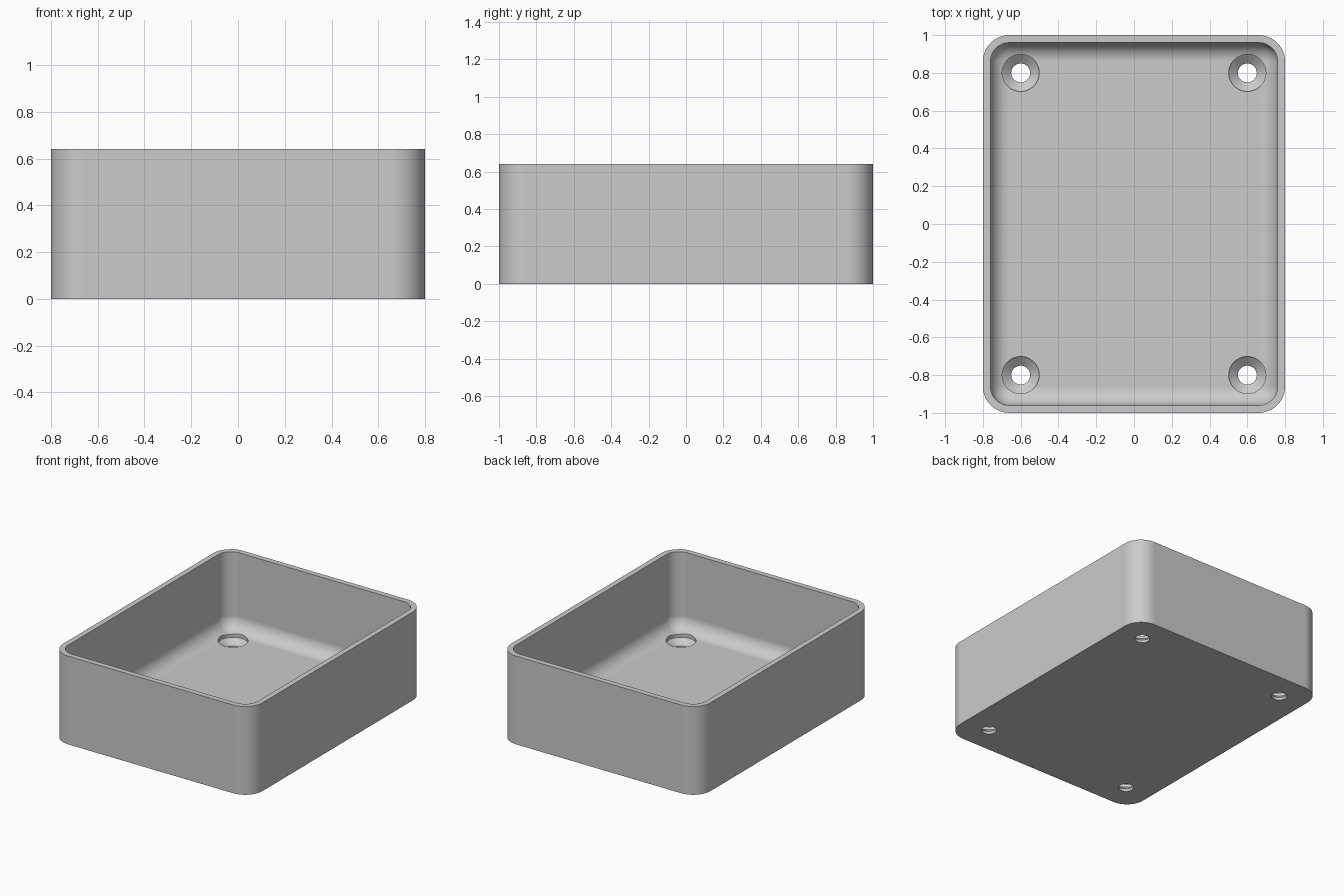
import bpy
import bmesh
import math
from mathutils import Matrix, Vector

old = bpy.data.objects.get("Cube")
if old:
    bpy.data.objects.remove(old, do_unlink=True)

WIDTH, LENGTH, HEIGHT = 1.6, 2.0, 0.64
WALL, FLOOR = 0.04, 0.08
OUTER_R, INNER_R = 0.14, 0.10

grey = bpy.data.materials.new("plain grey")
grey.use_nodes = True
colour = (0.6, 0.6, 0.6, 1.0)
grey.diffuse_color = colour
grey.node_tree.nodes["Principled BSDF"].inputs["Base Color"].default_value = colour


def make_object(name, bm):
    bmesh.ops.recalc_face_normals(bm, faces=bm.faces)
    mesh = bpy.data.meshes.new(name)
    bm.to_mesh(mesh)
    bm.free()
    mesh.materials.append(grey)
    obj = bpy.data.objects.new(name, mesh)
    bpy.context.collection.objects.link(obj)
    return obj


def rounded_box(name, size, bottom, radius, upright_only):
    bm = bmesh.new()
    centre = Vector((0, 0, bottom + size[2] / 2))
    bmesh.ops.create_cube(bm, size=1, matrix=Matrix.Translation(centre) @ Matrix.Diagonal((*size, 1)))
    edges = [e for e in bm.edges
             if not upright_only or abs(e.verts[0].co.z - e.verts[1].co.z) > 0.1]
    bmesh.ops.bevel(bm, geom=edges, offset=radius, segments=12, profile=0.5, affect='EDGES')
    return make_object(name, bm)


def lathe(name, profile, x, y):
    bm = bmesh.new()
    verts = [bm.verts.new((r, 0, z)) for r, z in profile]
    edges = [bm.edges.new(pair) for pair in zip(verts, verts[1:])]
    bmesh.ops.spin(bm, geom=verts + edges, cent=(0, 0, 0), axis=(0, 0, 1),
                   angle=math.tau, steps=48)
    bmesh.ops.remove_doubles(bm, verts=bm.verts, dist=1e-5)
    bmesh.ops.translate(bm, verts=bm.verts, vec=(x, y, 0))
    return make_object(name, bm)


def cut(target, cutter):
    mod = target.modifiers.new("cut", 'BOOLEAN')
    mod.operation = 'DIFFERENCE'
    mod.solver = 'EXACT'
    mod.object = cutter
    bpy.ops.object.modifier_apply(modifier=mod.name)
    bpy.data.objects.remove(cutter, do_unlink=True)


# Outer shell with rounded upright corners
tray = rounded_box("open_tray", (WIDTH, LENGTH, HEIGHT), 0, OUTER_R, True)
bpy.ops.object.select_all(action='DESELECT')
tray.select_set(True)
bpy.context.view_layer.objects.active = tray

# Hollow with filleted corners and floor
hollow = (WIDTH - 2 * WALL, LENGTH - 2 * WALL, 1.0)
cut(tray, rounded_box("hollow_cutter", hollow, FLOOR, INNER_R, False))

# Countersunk screw hole in each corner of the floor
bore = [(0, -0.1), (0.05, -0.1), (0.05, 0.02), (0.098, 0.06), (0.098, 0.3), (0, 0.3)]
for x in (-0.6, 0.6):
    for y in (-0.8, 0.8):
        cut(tray, lathe("screw_hole_cutter", bore, x, y))

# Smooth curves, crisp rims
bpy.ops.object.shade_smooth_by_angle(angle=math.radians(30))
weighted = tray.modifiers.new("flat floor shading", 'WEIGHTED_NORMAL')
weighted.keep_sharp = True
